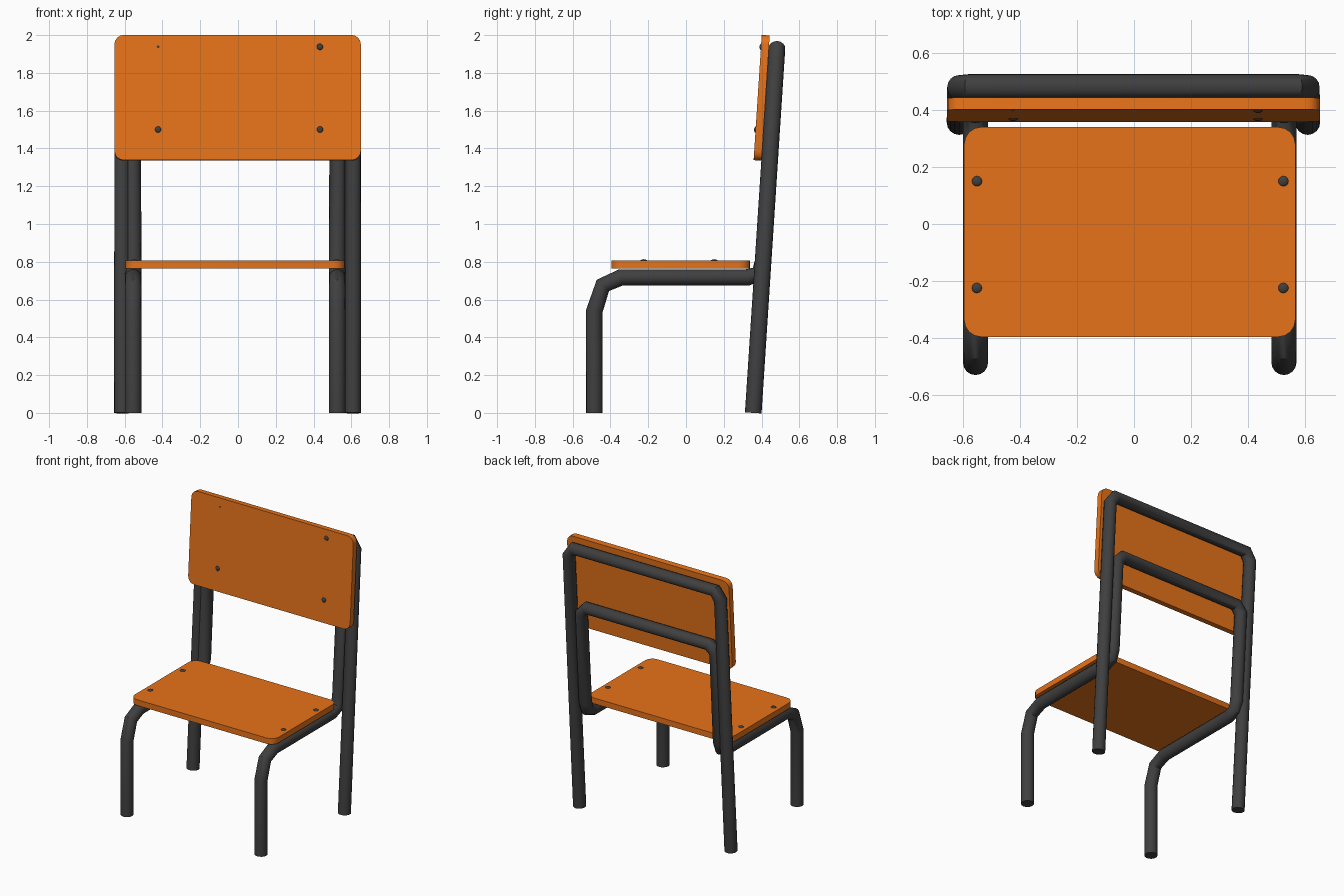
import bpy, bmesh
from math import pi, sin, cos, atan
from mathutils import Vector

if "Cube" in bpy.data.objects:
    bpy.data.objects.remove(bpy.data.objects["Cube"])

R = 0.044            # tube radius
LEAN = 0.065         # backward slope of the rear frame
TILT = -atan(LEAN)


def material(name, color):
    m = bpy.data.materials.new(name)
    m.diffuse_color = color
    m.use_nodes = True
    m.node_tree.nodes["Principled BSDF"].inputs["Base Color"].default_value = m.diffuse_color
    return m


ORANGE = material("orange_panel", (0.80, 0.17, 0.01, 1))
DARK = material("dark_metal", (0.05, 0.05, 0.05, 1))


def back_y(z):
    return 0.356 + LEAN * z


def finish(ob, mat):
    ob.data.materials.clear()
    ob.data.materials.append(mat)
    bpy.ops.object.select_all(action='DESELECT')
    ob.select_set(True)
    bpy.context.view_layer.objects.active = ob
    bpy.ops.object.shade_smooth_by_angle(angle=0.7)


def tube(name, points):
    cu = bpy.data.curves.new(name, 'CURVE')
    cu.dimensions = '3D'
    cu.bevel_depth = R
    cu.bevel_resolution = 6
    cu.use_fill_caps = True
    sp = cu.splines.new('POLY')
    sp.points.add(len(points) - 1)
    for p, co in zip(sp.points, points):
        p.co = (*co, 1)
    ob = bpy.data.objects.new(name, cu)
    bpy.context.collection.objects.link(ob)
    bpy.ops.object.select_all(action='DESELECT')
    ob.select_set(True)
    bpy.context.view_layer.objects.active = ob
    bpy.ops.object.convert(target='MESH')
    finish(bpy.context.view_layer.objects.active, DARK)


def panel(name, w, h, t, corner, loc, rot_x):
    # rounded rectangle in local XY, extruded along local Z
    bm = bmesh.new()
    n = 4
    verts = []
    for i, (sx, sy) in enumerate([(1, 1), (-1, 1), (-1, -1), (1, -1)]):
        for k in range(n + 1):
            a = (i + k / n) * pi / 2
            verts.append(bm.verts.new((sx * (w / 2 - corner) + corner * cos(a),
                                       sy * (h / 2 - corner) + corner * sin(a), -t / 2)))
    face = bm.faces.new(verts)
    ext = bmesh.ops.extrude_face_region(bm, geom=[face])
    bmesh.ops.translate(bm, vec=(0, 0, t),
                        verts=[g for g in ext['geom'] if isinstance(g, bmesh.types.BMVert)])
    bmesh.ops.recalc_face_normals(bm, faces=bm.faces)
    me = bpy.data.meshes.new(name)
    bm.to_mesh(me)
    bm.free()
    ob = bpy.data.objects.new(name, me)
    bpy.context.collection.objects.link(ob)
    ob.location = loc
    ob.rotation_euler = (rot_x, 0, 0)
    finish(ob, ORANGE)


def bolt(name, loc, radius, rot_x=0):
    # low domed screw head
    bpy.ops.mesh.primitive_uv_sphere_add(segments=12, ring_count=6, radius=radius,
                                         location=loc, rotation=(rot_x, 0, 0))
    ob = bpy.context.object
    ob.name = name
    ob.scale.z = 0.5
    finish(ob, DARK)


# outer rear frame: two back legs joined by a top bar
half = [(0.61, 0), (0.61, 1.87), (0.57, 1.93)]
path = [(-x, z) for x, z in half] + [(x, z) for x, z in reversed(half)]
tube("rear_frame", [(x - 0.002, back_y(z), z) for x, z in path])

# inner frame: front legs, seat rails and lower back bar in one bent tube
side = [(-0.485, 0), (-0.485, 0.54), (-0.44, 0.675), (-0.345, 0.717), (0.325, 0.717),
        (0.385, 0.737), (back_y(0.80), 0.80), (back_y(1.46), 1.46)]
bar_z = 1.51
left = [(-0.555, y, z) for y, z in side] + [(-0.51, back_y(bar_z), bar_z)]
right = [(0.525, y, z) for y, z in side] + [(0.48, back_y(bar_z), bar_z)]
tube("front_leg_frame", left + right[::-1])

# seat and its screws
panel("seat", 1.16, 0.735, 0.042, 0.06, (-0.015, -0.028, 0.785), 0)
for x in (-0.55, 0.523):
    for y in (0.15, -0.224):
        bolt("seat_bolt", (x, y, 0.804), 0.019)

# backrest and its screws
MID_Z = 1.668
MID_Y = back_y(MID_Z) - R - 0.02
panel("backrest", 1.305, 0.664, 0.042, 0.05, (-0.002, MID_Y, MID_Z), pi / 2 + TILT)
for x, z, sink in ((-0.423, 1.5, 0), (0.434, 1.5, 0), (0.434, 1.938, 0), (-0.423, 1.938, 0.007)):
    y = MID_Y + LEAN * (z - MID_Z) - 0.0205 + sink
    bolt("backrest_bolt", (x, y, z), 0.017, pi / 2 + TILT)
